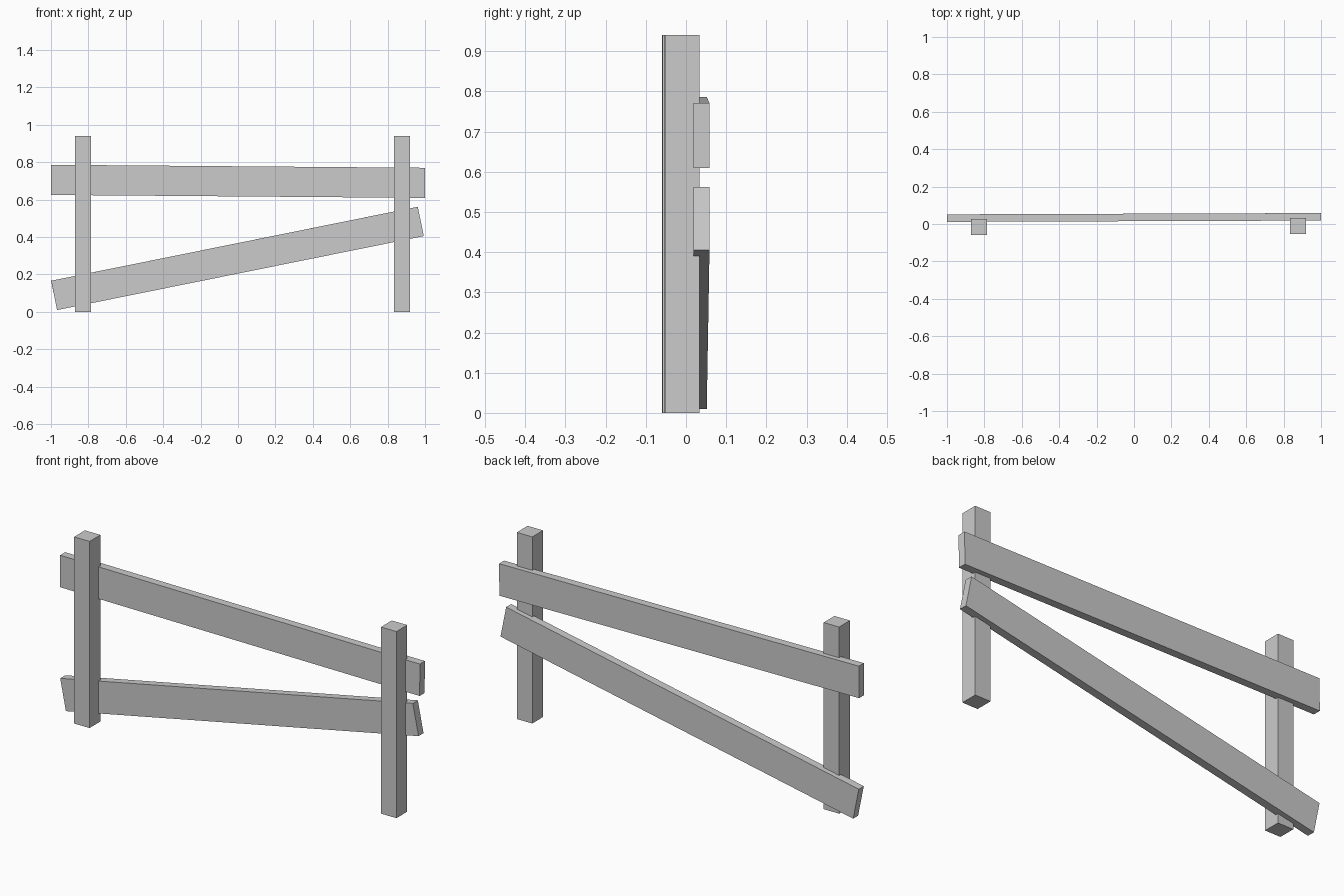
import bpy
from math import atan2

if "Cube" in bpy.data.objects:
    bpy.data.objects.remove(bpy.data.objects["Cube"])

YAW = 0.0035  # the whole fence is turned very slightly about z


def box(name, centre, size, tilt=0.0):
    """Box of a given size, tilted in the fence plane and turned by YAW."""
    bpy.ops.mesh.primitive_cube_add(size=1, location=centre, rotation=(0, tilt, YAW))
    obj = bpy.context.object
    obj.name = name
    obj.scale = size
    return obj


# Upright square posts
for name, x, y in (("left_post", -0.829, -0.016), ("right_post", 0.877, -0.010)):
    box(name, (x, y, 0.47), (0.086, 0.086, 0.94))

# Upper rail, almost level, let into the back of the posts
box("upper_rail", (0, 0.035, 0.698), (2.0, 0.04, 0.161), 0.008)

# Lower rail, fallen at its left end
box("lower_rail", (-0.003, 0.035, 0.286), (2.0, 0.04, 0.16), -atan2(0.395, 1.957))
